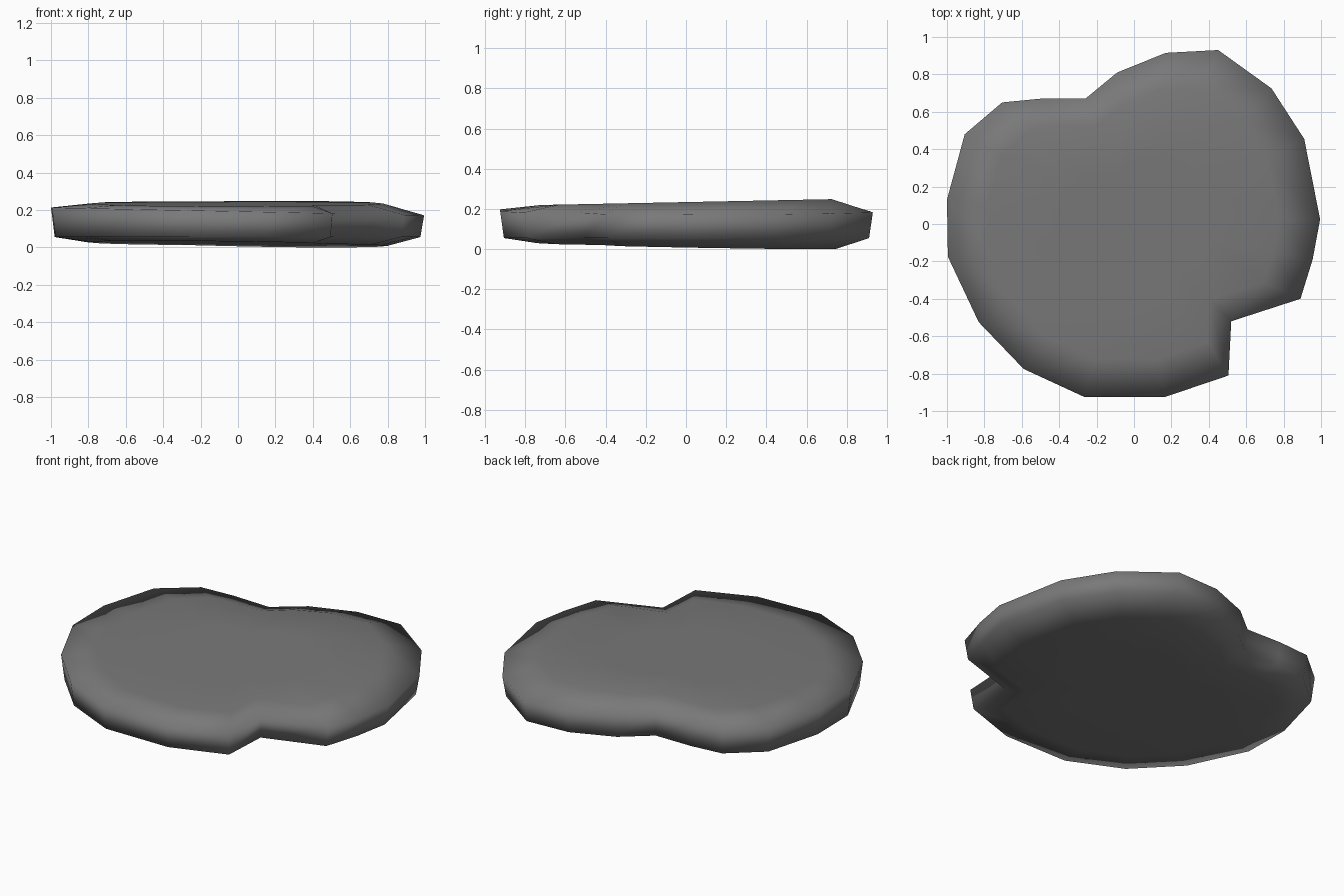
import bpy
import bmesh

cube = bpy.data.objects.get("Cube")
if cube:
    bpy.data.objects.remove(cube, do_unlink=True)

# Stone colour
stone = bpy.data.materials.new("dark grey stone")
stone.use_nodes = True
grey = (0.19, 0.19, 0.19, 1)
stone.diffuse_color = grey
bsdf = stone.node_tree.nodes["Principled BSDF"]
bsdf.inputs["Base Color"].default_value = grey
bsdf.inputs["Roughness"].default_value = 0.9

# Irregular slab outline with a chipped corner
outline = [(-1, .13), (-.995, -.175), (-.83, -.525), (-.59, -.775), (-.265, -.925),
           (.165, -.925), (.505, -.81), (.52, -.52), (.89, -.40), (.955, -.19),
           (.995, .025), (.91, .455), (.735, .725), (.45, .93), (.17, .915),
           (-.09, .81), (-.26, .67), (-.5, .67), (-.705, .65), (-.905, .48)]


# Gently tilted surfaces of the slab
def top(x, y):
    return .236 + .02 * y


def rim_top(x, y):
    return .194 - .021 * x


def rim_bottom(x, y):
    return .057


def bottom(x, y):
    return .02 - .013 * x - .018 * y


bm = bmesh.new()


def ring(scale, height):
    return [bm.verts.new((x * scale, y * scale, height(x * scale, y * scale)))
            for x, y in outline]


rings = [ring(s, h) for s, h in ((.4, bottom), (.8, bottom), (.98, rim_bottom),
                                 (1, rim_top), (.78, top), (.4, top))]

# Walls and bevels between the rings
n = len(outline)
for a, b in zip(rings, rings[1:]):
    for i in range(n):
        j = (i + 1) % n
        bm.faces.new((a[i], a[j], b[j], b[i]))

# Close the underside and the top around a centre point
for loop, height in ((rings[0], bottom), (rings[-1], top)):
    centre = bm.verts.new((0, 0, height(0, 0)))
    for i in range(n):
        bm.faces.new((loop[i], loop[(i + 1) % n], centre))

bmesh.ops.recalc_face_normals(bm, faces=bm.faces[:])
lowest = min(v.co.z for v in bm.verts)
for v in bm.verts:
    v.co.z -= lowest
for f in bm.faces:
    f.smooth = True

mesh = bpy.data.meshes.new("stone_slab")
bm.to_mesh(mesh)
bm.free()
mesh.materials.append(stone)
bpy.context.collection.objects.link(bpy.data.objects.new("stone_slab", mesh))
